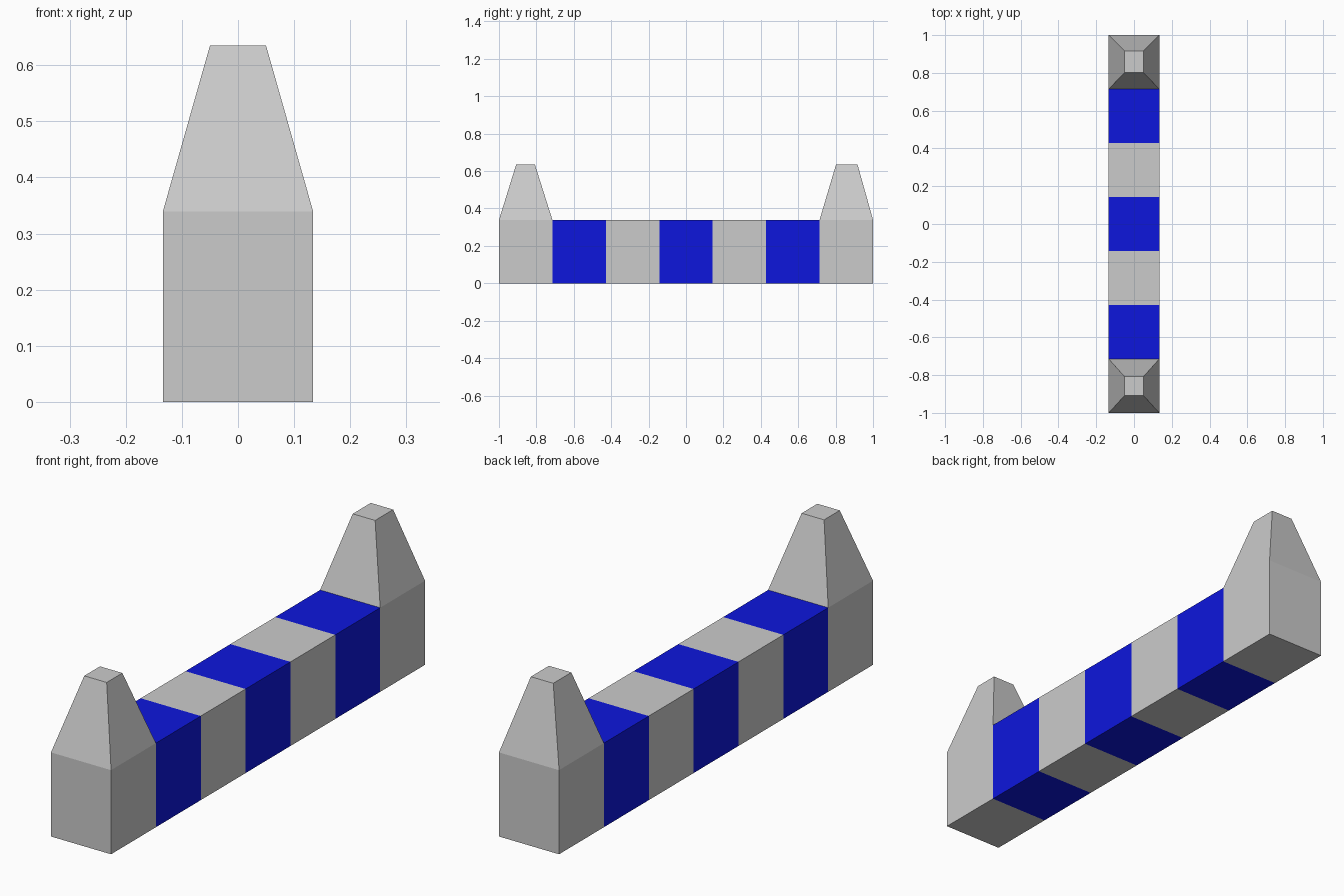
import bpy, bmesh

if "Cube" in bpy.data.objects:
    bpy.data.objects.remove(bpy.data.objects["Cube"])

HALF_W = 0.134      # half width of the bar in x
BAR_H = 0.339       # bar height
TOP_Z = 0.635       # top of the end posts
TOP_HALF_W = 0.05   # half width of the post tops
SECTIONS = 7
STEP = 2.0 / SECTIONS

blue = bpy.data.materials.new("blue_paint")
blue.diffuse_color = (0.004, 0.008, 0.72, 1)
blue.use_nodes = True
blue.node_tree.nodes["Principled BSDF"].inputs["Base Color"].default_value = blue.diffuse_color


def loft(name, rings, material=None):
    """Closed solid through stacked rectangles (half_x, y_min, y_max, z)."""
    bm = bmesh.new()
    loops = [[bm.verts.new(p) for p in ((-hx, y0, z), (hx, y0, z), (hx, y1, z), (-hx, y1, z))]
             for hx, y0, y1, z in rings]
    bm.faces.new(loops[0][::-1])
    bm.faces.new(loops[-1])
    for low, high in zip(loops, loops[1:]):
        for i in range(4):
            j = (i + 1) % 4
            bm.faces.new((low[i], low[j], high[j], high[i]))
    mesh = bpy.data.meshes.new(name)
    bm.to_mesh(mesh)
    bm.free()
    obj = bpy.data.objects.new(name, mesh)
    bpy.context.collection.objects.link(obj)
    if material:
        mesh.materials.append(material)
    return obj


# Striped bar between the posts, alternating blue and grey
for k in range(1, SECTIONS - 1):
    y0 = -1 + k * STEP
    is_blue = k % 2 == 1
    loft(f"{'blue' if is_blue else 'grey'}_stripe_{k}",
         [(HALF_W, y0, y0 + STEP, z) for z in (0, BAR_H)],
         blue if is_blue else None)

# End posts with tapered, flat-topped caps
for name, y0, top0, top1 in (("front_post", -1, -0.908, -0.808),
                             ("back_post", 1 - STEP, 0.802, 0.917)):
    loft(name, [(HALF_W, y0, y0 + STEP, 0),
                (HALF_W, y0, y0 + STEP, BAR_H),
                (TOP_HALF_W, top0, top1, TOP_Z)])
